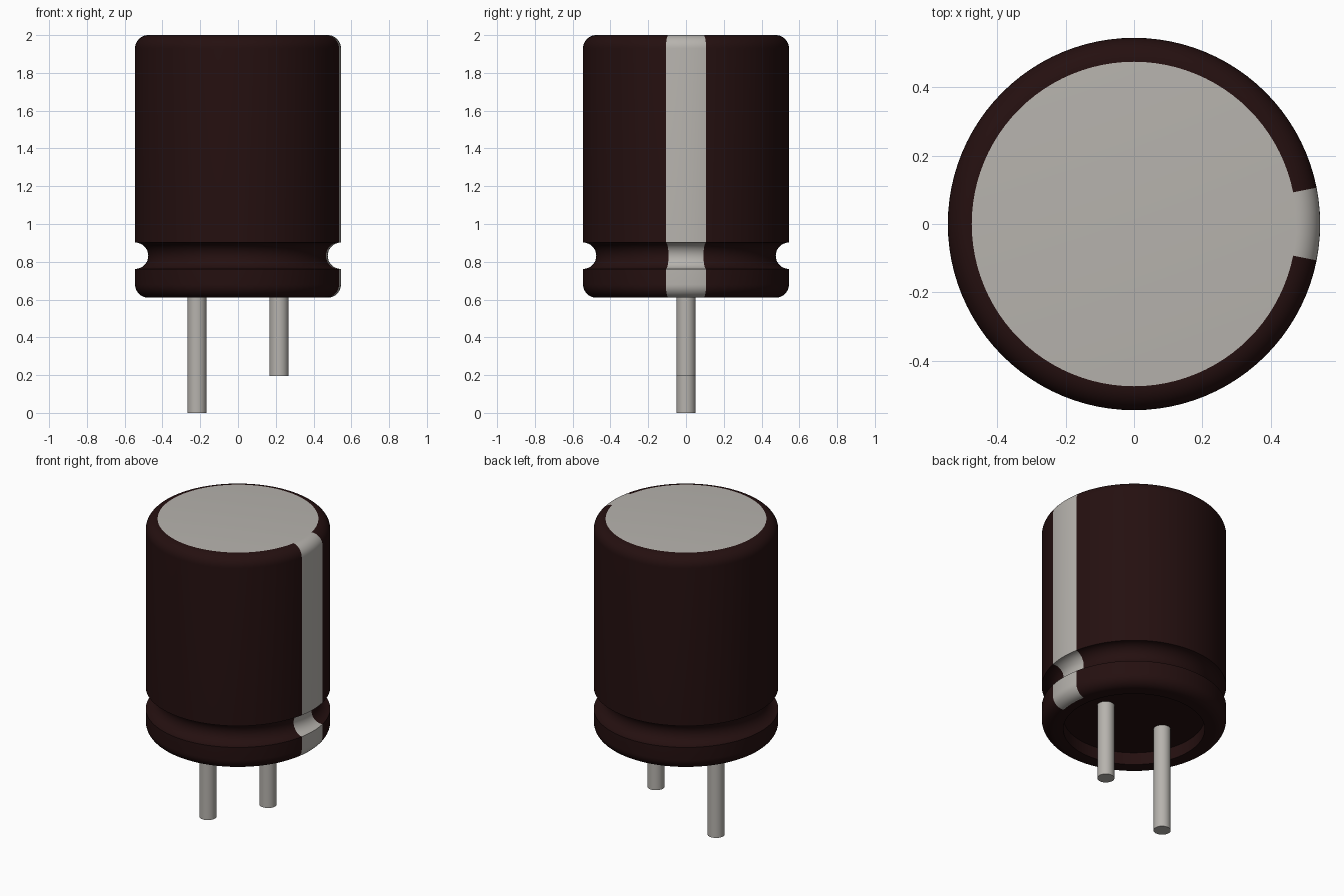
import bpy, bmesh, math

if "Cube" in bpy.data.objects:
    bpy.data.objects.remove(bpy.data.objects["Cube"])

SEGMENTS = 96
RADIUS, FILLET = 0.545, 0.07
BOTTOM, TOP = 0.61, 2.0
GROOVE_Z = 0.832
RECESS_R, RECESS_Z = 0.418, 0.69
STRIPE_HALF_ANGLE = math.radians(11.25)


def make_material(name, color, roughness):
    mat = bpy.data.materials.new(name)
    mat.diffuse_color = (*color, 1)
    mat.use_nodes = True
    bsdf = mat.node_tree.nodes["Principled BSDF"]
    bsdf.inputs["Base Color"].default_value = (*color, 1)
    bsdf.inputs["Roughness"].default_value = roughness
    return mat


brown = make_material("dark brown sleeve", (0.018, 0.005, 0.005), 0.5)
grey = make_material("warm light grey", (0.47, 0.45, 0.42), 0.5)


def arc(cr, cz, radius, start, end, steps):
    """Points (r, z) along an arc, angles in degrees."""
    angles = [math.radians(start + (end - start) * i / steps) for i in range(steps + 1)]
    return [(cr + radius * math.cos(a), cz + radius * math.sin(a)) for a in angles]


def lathe(name, profile, materials, pick):
    """Revolve (r, z) points around z and close both ends with flat caps.
    pick(face centre) gives the material index."""
    bm = bmesh.new()
    rings = []
    for r, z in profile:
        rings.append([bm.verts.new((r * math.cos(t), r * math.sin(t), z))
                      for t in (2 * math.pi * i / SEGMENTS for i in range(SEGMENTS))])
    for low, high in zip(rings, rings[1:]):
        for i in range(SEGMENTS):
            j = (i + 1) % SEGMENTS
            bm.faces.new((low[i], low[j], high[j], high[i]))
    bm.faces.new(rings[0][::-1])
    bm.faces.new(rings[-1])
    for f in bm.faces:
        f.material_index = pick(f.calc_center_median())
    bmesh.ops.recalc_face_normals(bm, faces=bm.faces)
    mesh = bpy.data.meshes.new(name)
    bm.to_mesh(mesh)
    bm.free()
    for m in materials:
        mesh.materials.append(m)
    obj = bpy.data.objects.new(name, mesh)
    bpy.context.collection.objects.link(obj)
    smooth(obj)
    return obj


def smooth(obj):
    bpy.ops.object.select_all(action="DESELECT")
    obj.select_set(True)
    bpy.context.view_layer.objects.active = obj
    bpy.ops.object.shade_smooth_by_angle(angle=math.radians(30))


# Can: recessed base, rounded rims, pinched groove and flat metal top
core = RADIUS - FILLET
can_profile = (
    [(RECESS_R, RECESS_Z), (RECESS_R, BOTTOM)]
    + arc(core, BOTTOM + FILLET, FILLET, -90, 0, 10)
    + arc(RADIUS, GROOVE_Z, FILLET, 270, 90, 16)
    + arc(core, TOP - FILLET, FILLET, 0, 90, 10)
)


def can_colour(c):
    radius = math.hypot(c.x, c.y)
    if c.z > TOP - 1e-4 and radius < core - 0.01:
        return 1                                    # top disc
    in_stripe = abs(math.atan2(c.y, c.x)) < STRIPE_HALF_ANGLE
    return 1 if in_stripe and radius > core - 0.01 else 0


lathe("can_body", can_profile, [brown, grey], can_colour)


# Wire leads: the one on the striped side is shorter
def add_lead(name, x, z_end):
    z_top = RECESS_Z + 0.01
    bpy.ops.mesh.primitive_cylinder_add(vertices=32, radius=0.051, depth=z_top - z_end,
                                        location=(x, 0, (z_top + z_end) / 2))
    lead = bpy.context.object
    lead.name = name
    lead.data.materials.append(grey)
    smooth(lead)


add_lead("long_lead", -0.217, 0.0)
add_lead("short_lead", 0.217, 0.195)
